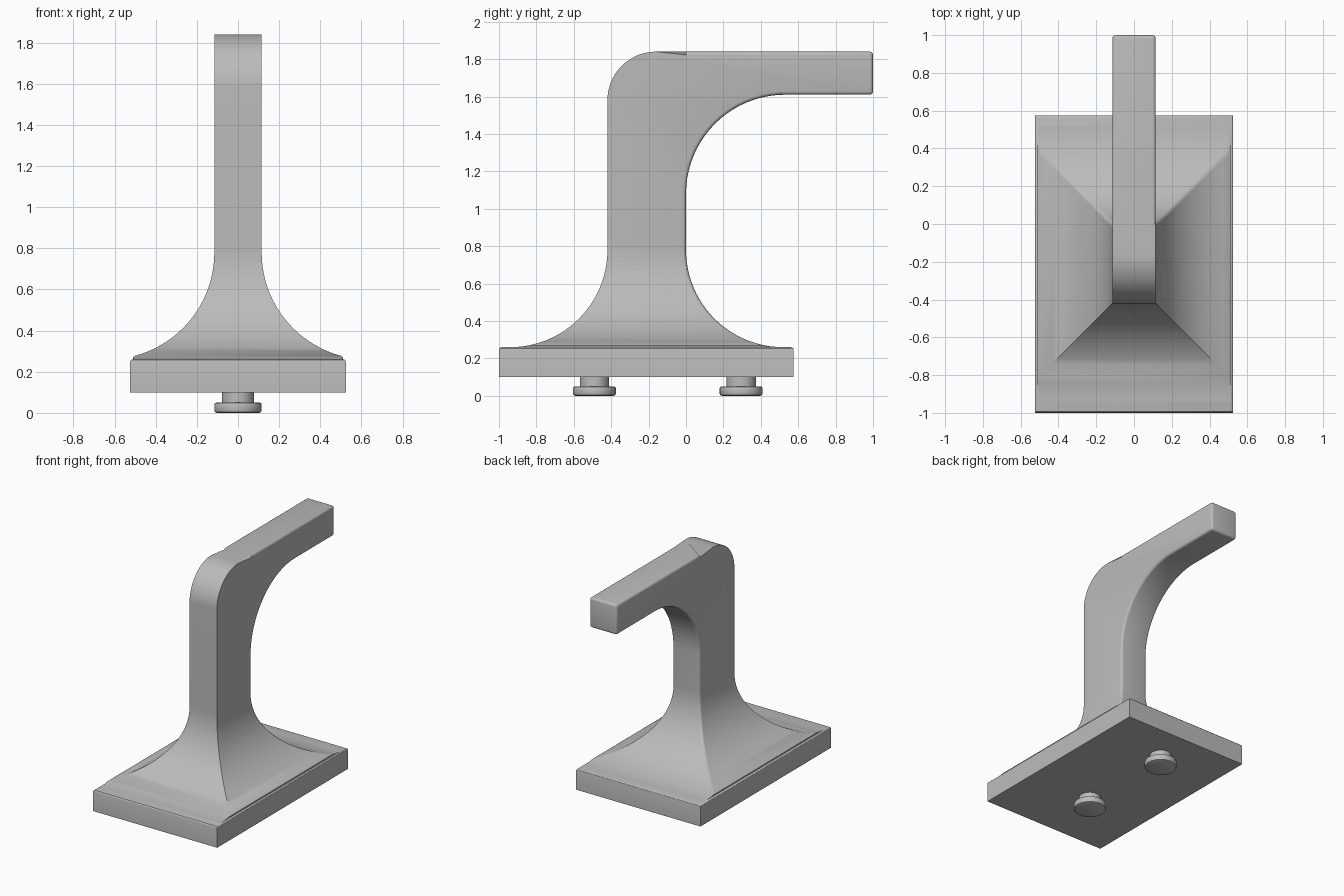
import bpy, bmesh, math

cube = bpy.data.objects.get("Cube")
if cube:
    bpy.data.objects.remove(cube)

grey = bpy.data.materials.new("plain grey")
grey.use_nodes = True
COLOUR = (0.5, 0.5, 0.5, 1)
grey.diffuse_color = COLOUR
grey.node_tree.nodes["Principled BSDF"].inputs["Base Color"].default_value = COLOUR

PLATE_X, PLATE_FRONT, PLATE_BACK = 0.525, -1.0, 0.575
PLATE_TOP = 0.26
STEM_X, STEM_FRONT = 0.115, -0.42
FLARE = 0.52
STEM_Z = PLATE_TOP + FLARE
SOFT = 0.018


def finish(name, bm, angle=30):
    bmesh.ops.recalc_face_normals(bm, faces=bm.faces)
    mesh = bpy.data.meshes.new(name)
    bm.to_mesh(mesh)
    bm.free()
    mesh.materials.append(grey)
    ob = bpy.data.objects.new(name, mesh)
    bpy.context.collection.objects.link(ob)
    bpy.ops.object.select_all(action='DESELECT')
    ob.select_set(True)
    bpy.context.view_layer.objects.active = ob
    bpy.ops.object.shade_smooth_by_angle(angle=math.radians(angle))
    return ob


def arc(cy, cz, r, start, end, steps=20):
    angles = [math.radians(start + (end - start) * i / steps) for i in range(steps + 1)]
    return [(cy + r * math.cos(a), cz + r * math.sin(a)) for a in angles]


# Base plate with softened top edges
bm = bmesh.new()
bmesh.ops.create_cube(bm, size=1)
for v in bm.verts:
    v.co.x *= 2 * PLATE_X
    v.co.y = PLATE_BACK if v.co.y > 0 else PLATE_FRONT
    v.co.z = PLATE_TOP if v.co.z > 0 else 0.1
top = [e for e in bm.edges if all(v.co.z > 0.2 for v in e.verts)]
bmesh.ops.bevel(bm, geom=top, offset=0.014, segments=3, profile=0.5, affect='EDGES')
finish("base_plate", bm)

# Flare: rectangular rings growing along a quarter circle, soft at the back corners
bm = bmesh.new()
rings = []
for i in range(25):
    a = math.pi / 2 * i / 24
    d = FLARE * (1 - math.cos(a))
    z = STEM_Z - FLARE * math.sin(a)
    x = min(STEM_X + d, PLATE_X - 0.014)
    front, back = STEM_FRONT - d, d
    outline = [(-x, front), (x, front)]
    corner = arc(x - SOFT, back - SOFT, SOFT, 0, 90, 4)
    outline += corner + [(-px, py) for px, py in reversed(corner)]
    rings.append([bm.verts.new((px, py, z)) for px, py in outline])
for upper, lower in zip(rings, rings[1:]):
    for k in range(len(upper)):
        n = (k + 1) % len(upper)
        bm.faces.new((upper[k], upper[n], lower[n], lower[k]))
finish("flared_foot", bm)

# Stem and arm: one side profile, extruded across x
profile = [(STEM_FRONT, STEM_Z)]
profile += arc(-0.16, 1.58, 0.26, 180, 90)
profile += [(0, 1.84), (1, 1.84), (1, 1.61)]
profile += arc(0.53, 1.08, 0.53, 90, 180)
profile += [(0, STEM_Z)]
bm = bmesh.new()
side = bm.faces.new([bm.verts.new((-STEM_X, y, z)) for y, z in profile])
moved = bmesh.ops.extrude_face_region(bm, geom=[side])["geom"]
bmesh.ops.translate(bm, vec=(2 * STEM_X, 0, 0),
                    verts=[g for g in moved if isinstance(g, bmesh.types.BMVert)])
soft = []
for e in bm.edges:
    a, b = (v.co for v in e.verts)
    along = abs(a.x - b.x) < 0.001
    if (along and min(a.y, b.y) > -0.001) or min(a.y, b.y) > 0.99:
        soft.append(e)
bmesh.ops.bevel(bm, geom=soft, offset=SOFT, segments=4, profile=0.5, affect='EDGES')
finish("stem_and_arm", bm)


# Mounting studs: a neck and a wider rounded head, turned from one profile
def stud(name, y):
    bm = bmesh.new()
    turned = [(0, 0), (0.103, 0), (0.112, 0.004), (0.115, 0.012), (0.115, 0.04),
              (0.112, 0.047), (0.105, 0.05), (0.078, 0.05), (0.078, 0.11)]
    verts = [bm.verts.new((r, 0, z)) for r, z in turned]
    edges = [bm.edges.new(pair) for pair in zip(verts, verts[1:])]
    bmesh.ops.spin(bm, geom=verts + edges, cent=(0, 0, 0), axis=(0, 0, 1),
                   angle=2 * math.pi, steps=40)
    bmesh.ops.remove_doubles(bm, verts=bm.verts, dist=0.0005)
    bmesh.ops.translate(bm, vec=(0, y, 0), verts=bm.verts)
    finish(name, bm, 40)


stud("front_stud", -0.49)
stud("back_stud", 0.295)
